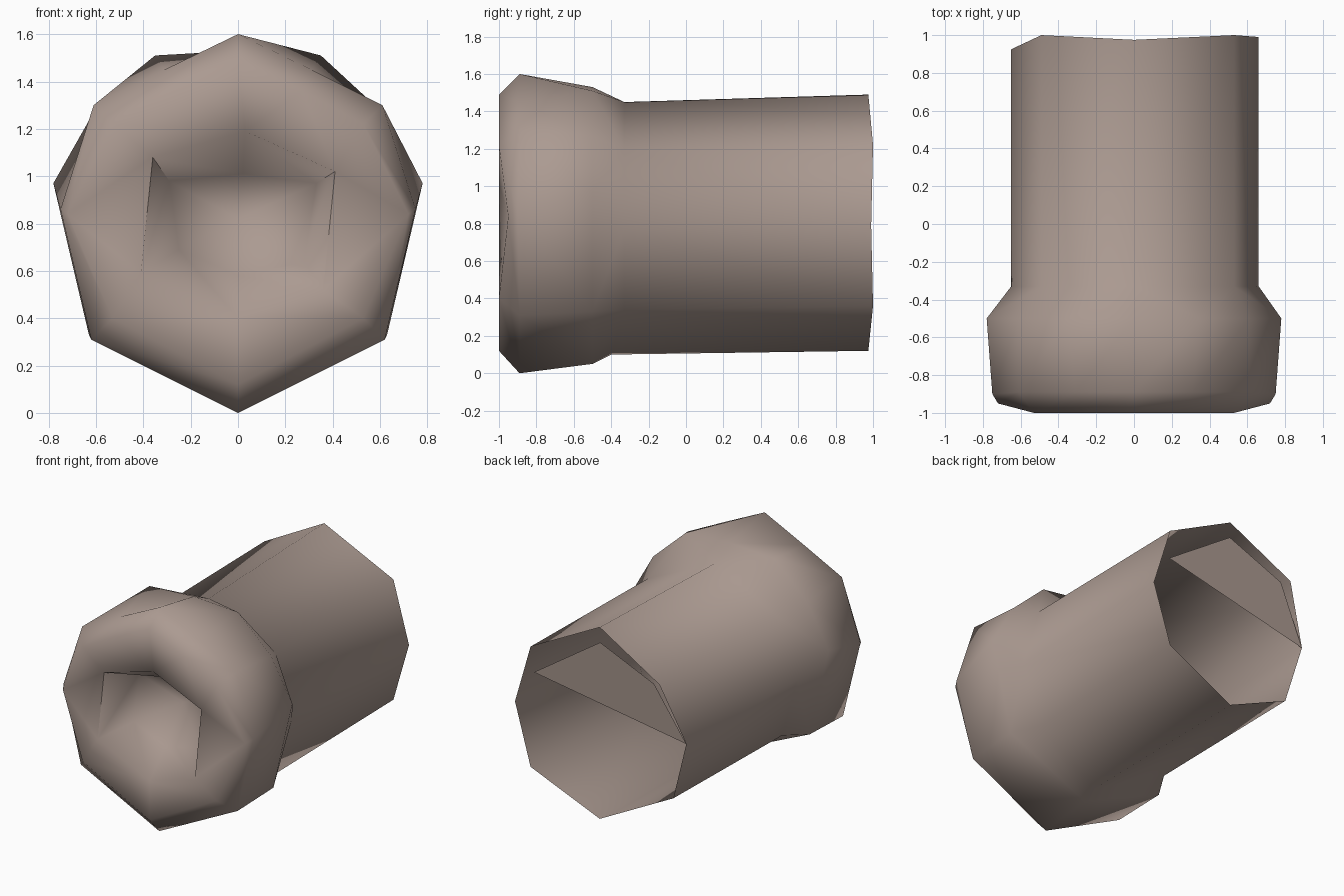
import bpy, bmesh, math

if "Cube" in bpy.data.objects:
    bpy.data.objects.remove(bpy.data.objects["Cube"])

mat = bpy.data.materials.new("warm_grey_metal")
mat.diffuse_color = (0.41, 0.325, 0.285, 1)
mat.use_nodes = True
mat.node_tree.nodes["Principled BSDF"].inputs["Base Color"].default_value = mat.diffuse_color


def finish(bm, name, angle, recalc=True):
    if recalc:
        bmesh.ops.recalc_face_normals(bm, faces=bm.faces)
    me = bpy.data.meshes.new(name)
    bm.to_mesh(me)
    bm.free()
    ob = bpy.data.objects.new(name, me)
    bpy.context.collection.objects.link(ob)
    me.materials.append(mat)
    bpy.ops.object.select_all(action='DESELECT')
    ob.select_set(True)
    bpy.context.view_layer.objects.active = ob
    bpy.ops.object.shade_smooth_by_angle(angle=math.radians(angle))
    return ob


def mirrored(half):
    """Closed ring from a half outline running top to bottom on +x."""
    return half + [(-x, y, z) for x, y, z in half[-2:0:-1]]


def ring(bm, pts):
    return [bm.verts.new(p) for p in pts]


def loft(bm, a, b):
    n = len(a)
    for i in range(n):
        j = (i + 1) % n
        bm.faces.new((a[i], a[j], b[j], b[i]))


def fan(bm, loop, centre):
    c = bm.verts.new(centre)
    for i in range(len(loop)):
        bm.faces.new((loop[i], loop[(i + 1) % len(loop)], c))


def bridge(bm, *loops):
    """Join two rings that have different point counts."""
    edges = []
    for r in loops:
        for i in range(len(r)):
            pair = (r[i], r[(i + 1) % len(r)])
            edges.append(bm.edges.get(pair) or bm.edges.new(pair))
    bmesh.ops.bridge_loops(bm, edges=edges)


bm = bmesh.new()

# Head: faceted collar, from the front rim back to the shoulder
halves = [
    [(0, -1, 1.49), (.27, -1, 1.36), (.53, -1, 1.22), (.72, -.95, .84), (.53, -1, .4), (0, -1, .12)],
    [(0, -.89, 1.6), (.31, -.89, 1.45), (.61, -.89, 1.3), (.75, -.9, .86), (.62, -.89, .31), (0, -.89, 0)],
    [(0, -.5, 1.53), (.35, -.5, 1.51), (.61, -.5, 1.27), (.78, -.5, .97), (.63, -.5, .33), (0, -.5, .05)],
]
rings = [ring(bm, mirrored(h)) for h in halves]
for a, b in zip(rings, rings[1:]):
    loft(bm, a, b)

# Socket: six-sided mouth, steep under the top and a smooth bowl below
hexagon = [(.03, 1.19), (.41, 1.02), (.36, .52), (0, .4), (-.41, .59), (-.36, 1.08)]
mouth = ring(bm, [(x, -1, z) for x, z in hexagon])
inner = ring(bm, [(.02, -.66, 1.01), (.33, -.7, .97), (.28, -.82, .64),
                  (0, -.82, .58), (-.25, -.82, .69), (-.29, -.7, .98)])
loft(bm, mouth, inner)
fan(bm, inner, (0, -.62, .82))
bridge(bm, rings[0], mouth)

# Shaft: uneven eight-sided tube, open at the back, grown out of the collar
outline = [(0, .975, 1.49), (.53, 1, 1.22), (.66, .99, .79), (.53, 1, .36),
           (0, .975, .12), (-.53, .9, .38), (-.65, .925, .81), (-.49, 1, 1.22)]
back = ring(bm, outline)
neck = ring(bm, [(x, -.4 if i == 4 else -.33, z - .02 - (.02 if i == 0 else 0))
                 for i, (x, y, z) in enumerate(outline)])
loft(bm, neck, back)
bridge(bm, rings[2], neck)
finish(bm, "socket_screw_body", 70)

# Flat plate left across the upper part of the open end
bm = bmesh.new()
bm.faces.new(ring(bm, [(.52, .975, 1.03), (-.65, .925, .81), (-.43, .975, 1.2), (0, .97, 1.38)]))
finish(bm, "end_plate", 30, recalc=False)
